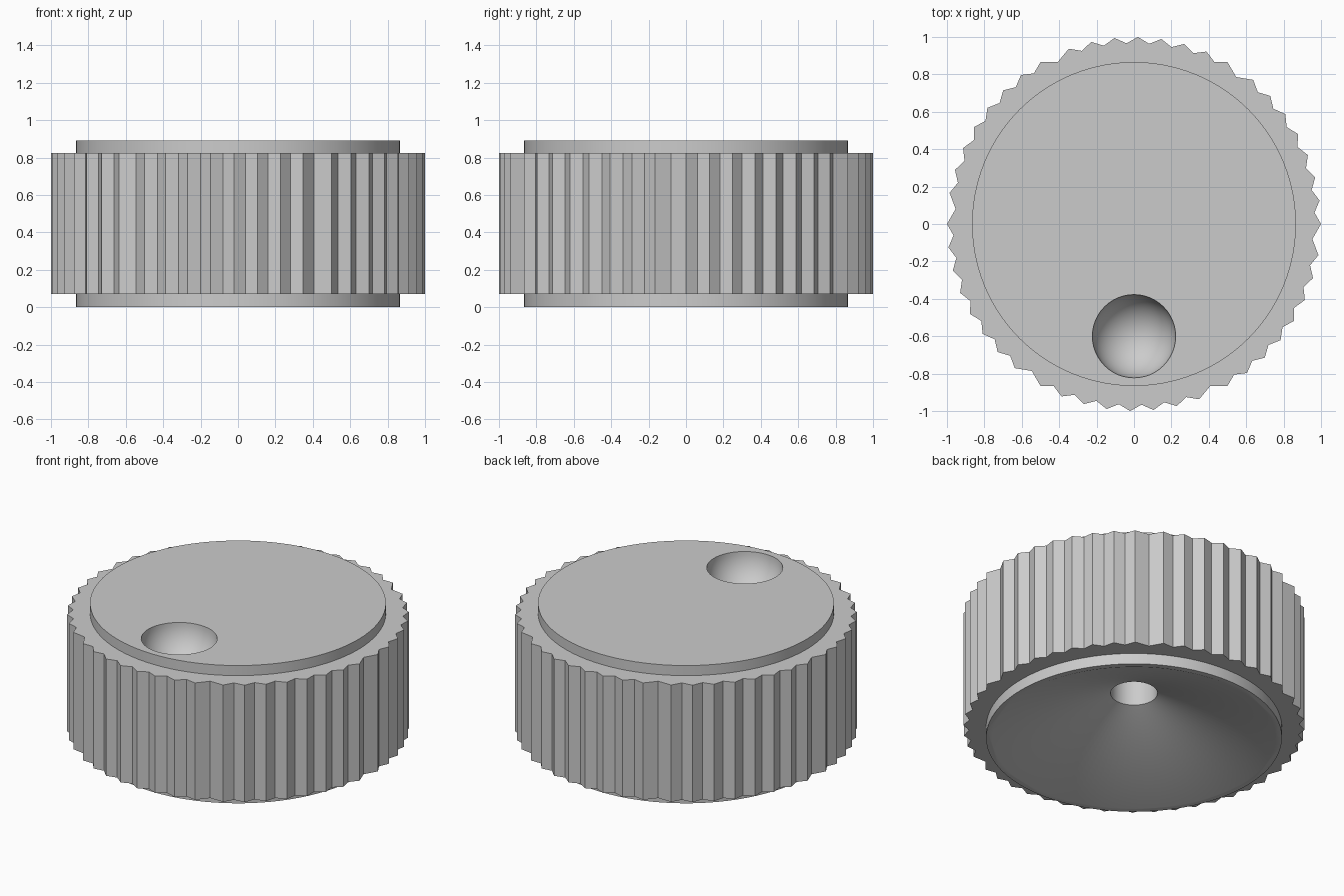
import bpy, bmesh
from math import sin, cos, radians
from mathutils import Vector

if "Cube" in bpy.data.objects:
    bpy.data.objects.remove(bpy.data.objects["Cube"])

GREY = (0.6, 0.6, 0.6, 1.0)
mat = bpy.data.materials.new("plain grey")
mat.use_nodes = True
mat.diffuse_color = GREY
mat.node_tree.nodes["Principled BSDF"].inputs["Base Color"].default_value = GREY

APOTHEM = cos(radians(30))   # core radius equals the hexagon apothem
HEIGHT = 0.89


def finish(bm, name):
    """Turn a bmesh into a coloured scene object."""
    bmesh.ops.recalc_face_normals(bm, faces=bm.faces)
    mesh = bpy.data.meshes.new(name)
    bm.to_mesh(mesh)
    bm.free()
    mesh.materials.append(mat)
    obj = bpy.data.objects.new(name, mesh)
    bpy.context.collection.objects.link(obj)
    return obj


def select_only(obj):
    bpy.ops.object.select_all(action='DESELECT')
    obj.select_set(True)
    bpy.context.view_layer.objects.active = obj


# Core: lathed disc with a conical recess and shaft bore underneath
profile = [(0, HEIGHT), (APOTHEM, HEIGHT), (APOTHEM, 0), (0.83, 0),
           (0.137, 0.30), (0.137, 0.6), (0, 0.6)]
bm = bmesh.new()
verts = [bm.verts.new((r, 0, z)) for r, z in profile]
edges = [bm.edges.new(pair) for pair in zip(verts, verts[1:])]
bmesh.ops.spin(bm, geom=verts + edges, cent=(0, 0, 0), axis=(0, 0, 1),
               angle=radians(360), steps=96, use_duplicate=False)
bmesh.ops.remove_doubles(bm, verts=bm.verts, dist=0.0001)
bmesh.ops.dissolve_limit(bm, angle_limit=radians(0.5), verts=bm.verts, edges=bm.edges)
core = finish(bm, "knob_core")

# Finger dimple: a ball cut out of the top face near the front
bm = bmesh.new()
bmesh.ops.create_uvsphere(bm, u_segments=48, v_segments=24, radius=0.223)
bmesh.ops.translate(bm, verts=bm.verts, vec=(0, -0.6, HEIGHT + 0.006))
cutter = finish(bm, "dimple_cutter")
cutter.hide_render = True
cut = core.modifiers.new("dimple", 'BOOLEAN')
cut.operation = 'DIFFERENCE'
cut.solver = 'EXACT'
cut.object = cutter
select_only(core)
bpy.ops.object.modifier_apply(modifier=cut.name)
bpy.data.objects.remove(cutter)
bpy.ops.object.shade_smooth_by_angle(angle=radians(30))

# Grip outline: eight hexagons turned in equal steps give peaks and valleys
STEP, TURNS = 7.2, 8
outline = []
for side in range(6):
    for k in range(TURNS):
        gap = STEP if k < TURNS - 1 else 60 - STEP * (TURNS - 1)
        peak = 60 * side + STEP * k
        valley = APOTHEM / cos(radians(30 - gap / 2))
        outline += [(1.0, peak), (valley, peak + gap / 2)]

# Grip: ring between the toothed outline and the core
bm = bmesh.new()
loops = []
for z, inner in ((0.07, False), (0.825, False), (0.825, True), (0.07, True)):
    loop = []
    for r, a in outline:
        r = APOTHEM - 0.01 if inner else r
        loop.append(bm.verts.new(Vector((r * cos(radians(a)), r * sin(radians(a)), z))))
    loops.append(loop)
for lo, hi in zip(loops, loops[1:] + loops[:1]):
    for i in range(len(lo)):
        j = (i + 1) % len(lo)
        bm.faces.new((lo[i], lo[j], hi[j], hi[i]))
finish(bm, "toothed_grip")
